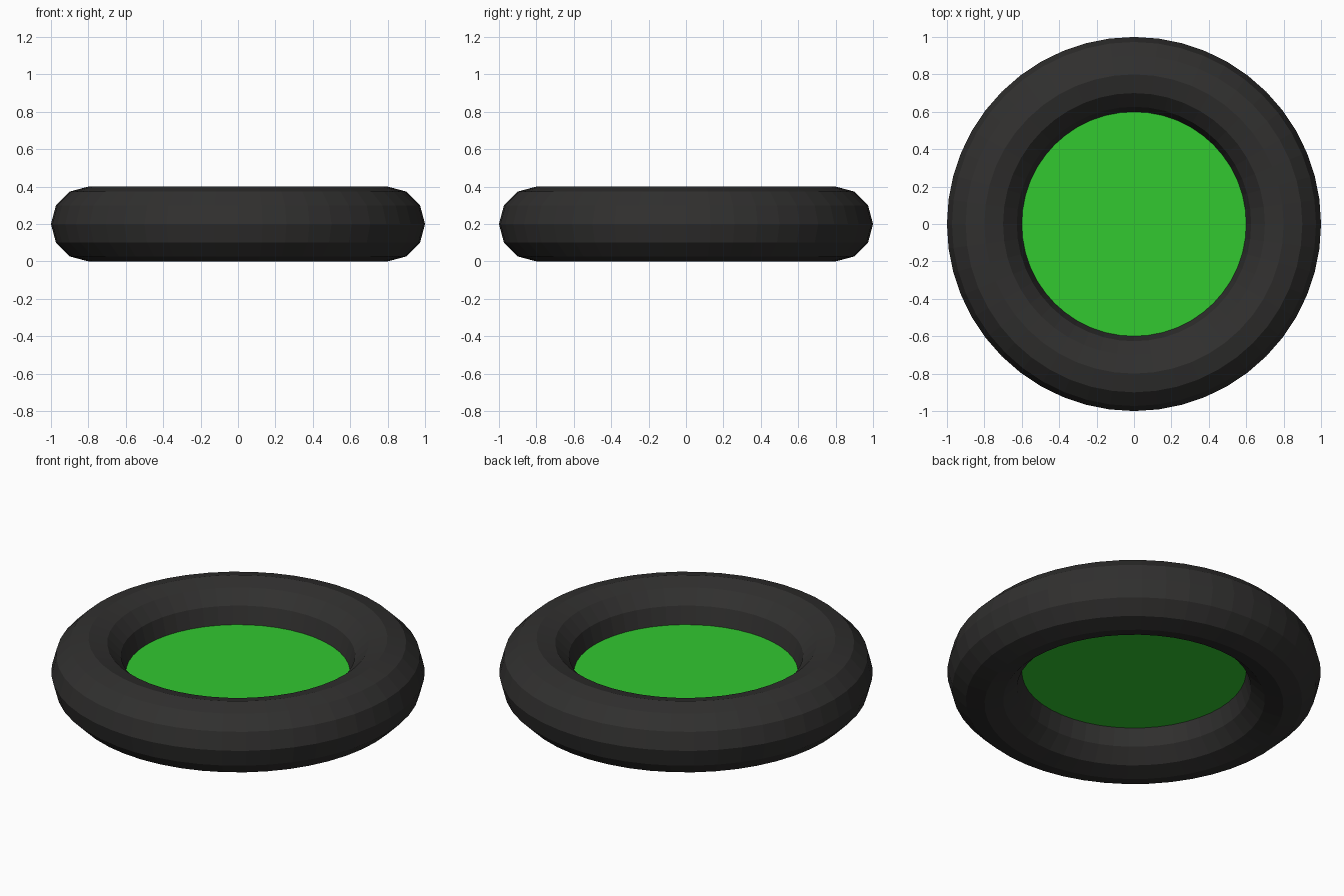
import bpy

if "Cube" in bpy.data.objects:
    bpy.data.objects.remove(bpy.data.objects["Cube"])


def paint(obj, name, rgb):
    mat = bpy.data.materials.new(name)
    mat.diffuse_color = (*rgb, 1.0)
    mat.use_nodes = True
    mat.node_tree.nodes["Principled BSDF"].inputs["Base Color"].default_value = mat.diffuse_color
    obj.data.materials.append(mat)


# Faceted outer ring
bpy.ops.mesh.primitive_torus_add(major_segments=48, minor_segments=12,
                                 major_radius=0.8, minor_radius=0.2,
                                 location=(0, 0, 0.2))
ring = bpy.context.object
ring.name = "outer_ring"
bpy.ops.object.shade_flat()
paint(ring, "dark_rubber", (0.03, 0.029, 0.028))

# Flat disc filling the hole at mid height
bpy.ops.mesh.primitive_circle_add(vertices=48, radius=0.6, fill_type='NGON',
                                  location=(0, 0, 0.2))
disc = bpy.context.object
disc.name = "center_disc"
paint(disc, "green", (0.032, 0.58, 0.03))
